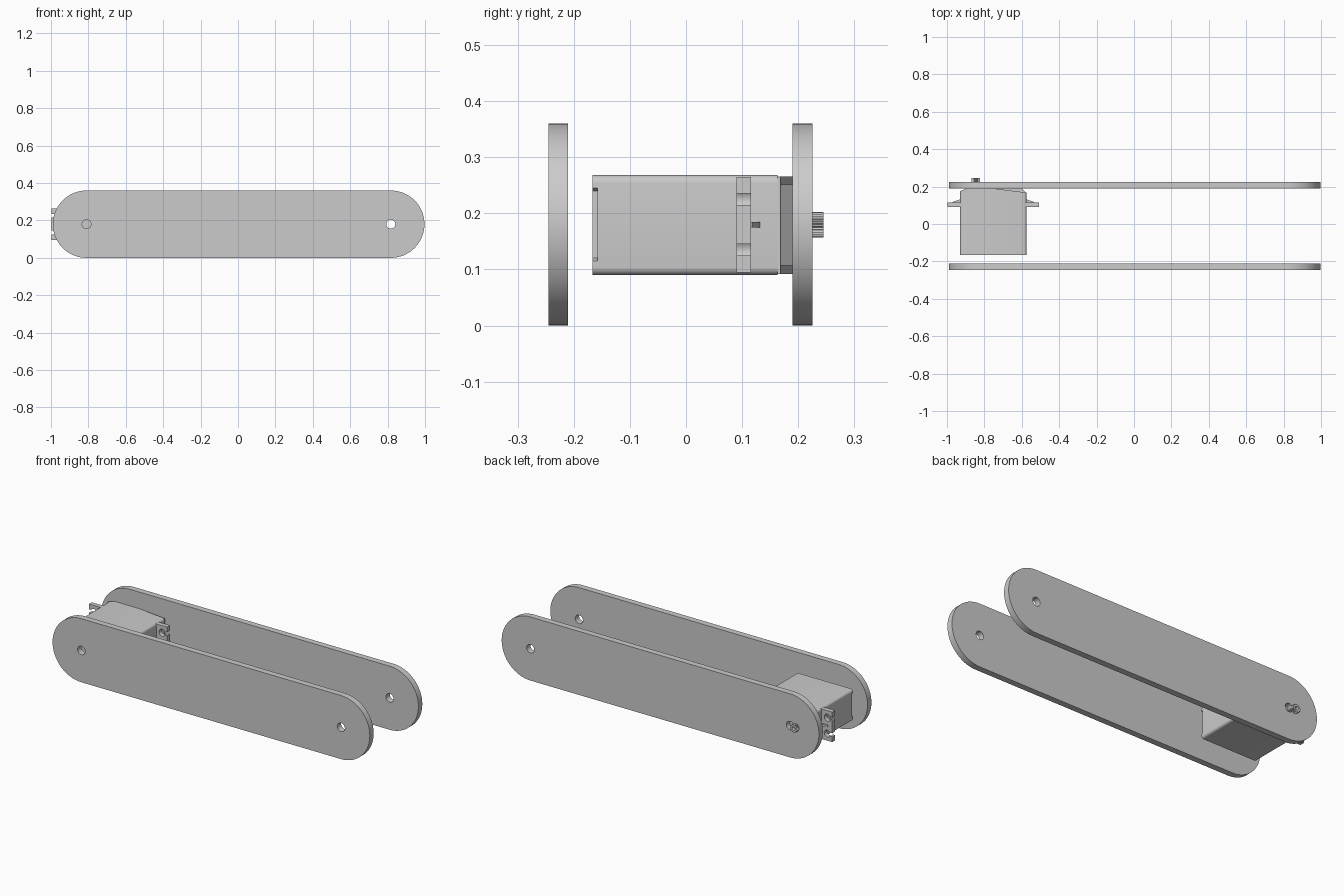
import bpy, bmesh
from math import sin, cos, pi, radians
from mathutils import Matrix

cube = bpy.data.objects.get("Cube")
if cube:
    bpy.data.objects.remove(cube, do_unlink=True)

grey = bpy.data.materials.new("plain grey")
grey.use_nodes = True
colour = (0.6, 0.6, 0.6, 1)
grey.diffuse_color = colour
grey.node_tree.nodes["Principled BSDF"].inputs["Base Color"].default_value = colour

UPRIGHT = Matrix.Rotation(pi / 2, 4, "X")


def arc(cx, cy, r, start, end, steps):
    angles = [radians(start + (end - start) * i / steps) for i in range(steps + 1)]
    return [(cx + r * cos(a), cy + r * sin(a)) for a in angles]


def circle(cx, cy, r, steps=32):
    return arc(cx, cy, r, 0, 360, steps)[:-1]


def prism(name, loops, low, high, upright=True):
    """Extrude closed outlines (inner ones are holes) along y, or along z if not upright."""
    curve = bpy.data.curves.new(name, "CURVE")
    curve.dimensions = "2D"
    curve.fill_mode = "BOTH"
    curve.extrude = (high - low) / 2
    for loop in loops:
        spline = curve.splines.new("POLY")
        spline.points.add(len(loop) - 1)
        for point, (x, y) in zip(spline.points, loop):
            point.co = (x, y, 0, 1)
        spline.use_cyclic_u = True
    obj = bpy.data.objects.new(name, curve)
    bpy.context.collection.objects.link(obj)
    bpy.ops.object.select_all(action="DESELECT")
    obj.select_set(True)
    bpy.context.view_layer.objects.active = obj
    bpy.ops.object.convert(target="MESH")
    obj = bpy.context.object
    mid = (low + high) / 2
    if upright:
        obj.data.transform(Matrix.Translation((0, mid, 0)) @ UPRIGHT)
    else:
        obj.data.transform(Matrix.Translation((0, 0, mid)))
    bm = bmesh.new()
    bm.from_mesh(obj.data)
    bmesh.ops.remove_doubles(bm, verts=bm.verts, dist=0.0001)
    bmesh.ops.recalc_face_normals(bm, faces=bm.faces)
    bm.to_mesh(obj.data)
    bm.free()
    obj.data.materials.clear()
    obj.data.materials.append(grey)
    bpy.ops.object.shade_smooth_by_angle(angle=radians(30))
    return obj


# Two long side plates with round ends and a pivot hole at each end
R, LEFT, RIGHT = 0.18, -0.81, 0.817
outline = arc(RIGHT, R, R, -90, 90, 32) + arc(LEFT, R, R, 90, 270, 32)
holes = [circle(x, R, 0.024) for x in (LEFT, RIGHT)]
prism("front_plate", [outline] + holes, -0.245, -0.21)
prism("back_plate", [outline] + holes, 0.19, 0.225)

# Motor case with rounded long edges
X0, X1, Z0, Z1 = -0.93, -0.575, 0.09, 0.268
r = 0.014
rounded = (arc(X1 - r, Z0 + r, r, -90, 0, 6) + arc(X1 - r, Z1 - r, r, 0, 90, 6)
           + arc(X0 + r, Z1 - r, r, 90, 180, 6) + arc(X0 + r, Z0 + r, r, 180, 270, 6))
prism("motor_case", [rounded], -0.158, 0.163)

# Closing cover, notched on both short sides
d = 0.012
right_notch = [(X1, 0.115), (X1 - d, 0.12), (X1 - d, 0.24), (X1, 0.245)]
left_notch = [(X0 + X1 - x, z) for x, z in reversed(right_notch)]
prism("motor_cover", [rounded[:7] + right_notch + rounded[7:21] + left_notch + rounded[21:]],
      -0.167, -0.158)

# Gearbox cap: sloping lid with a raised middle
prism("gearbox_lid", [[(X0, 0.163), (X1, 0.163), (X1, 0.168), (-0.78, 0.194),
                       (-0.89, 0.194), (X0, 0.175)]], Z0 + 0.002, Z1 - 0.002, False)
prism("gearbox_boss", [[(X0 + 0.01, 0.163), (X1, 0.163), (-0.605, 0.195), (-0.89, 0.195)]],
      0.107, 0.251, False)

# Mounting flange with open keyhole slots at both ends
CX, END = (X0 + X1) / 2, -0.508
side = [(END, 0.095)]
for zc in (0.135, 0.225):
    side += [(END, zc - 0.01)] + arc(END - 0.03, zc, 0.02, -30, -330, 20) + [(END, zc + 0.01)]
side.append((END, 0.265))
mirrored = [(2 * CX - x, z) for x, z in reversed(side)]
prism("mounting_flange", [side + mirrored], 0.09, 0.116)

# Small stiffening ribs above the flange
rib = [(X1 - 0.01, 0.115), (X1 + 0.04, 0.115), (X1 + 0.04, 0.118), (X1, 0.132), (X1 - 0.01, 0.132)]
prism("left_rib", [rib], 0.175, 0.185, False)
prism("right_rib", [[(2 * CX - x, y) for x, y in rib]], 0.175, 0.185, False)

# Splined output shaft with a screw hole
teeth = 24
spline_outline = []
for i in range(teeth * 2):
    a = pi * i / teeth
    rad = 0.023 if i % 2 else 0.02
    spline_outline.append((-0.845 + rad * cos(a), R + rad * sin(a)))
prism("output_shaft", [spline_outline, circle(-0.845, R, 0.01, 20)], 0.185, 0.245)
